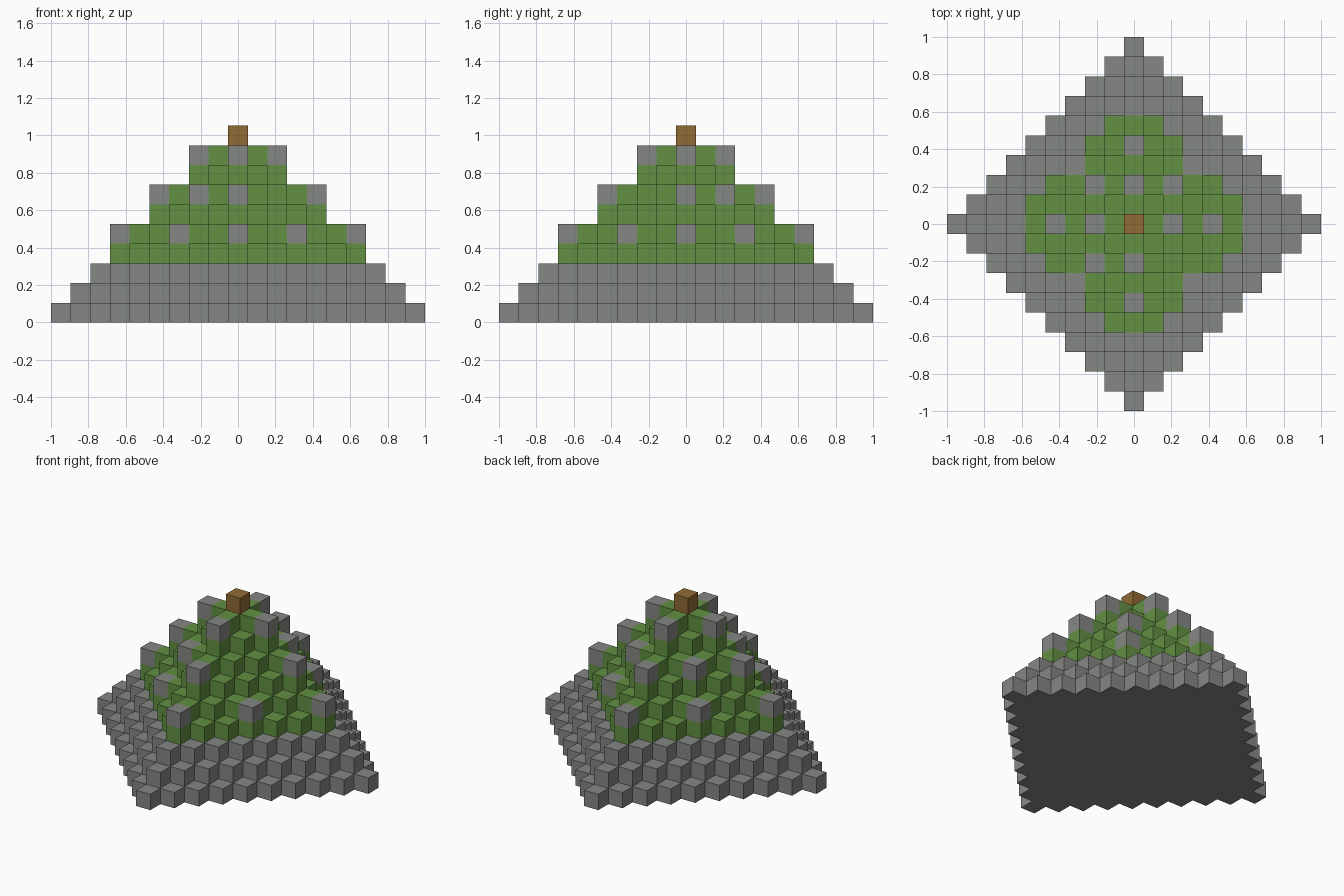
import bpy
import bmesh
from mathutils import Vector

if "Cube" in bpy.data.objects:
    bpy.data.objects.remove(bpy.data.objects["Cube"], do_unlink=True)

UNIT = 2 / 19  # edge of one block


def material(name, color):
    mat = bpy.data.materials.new(name)
    mat.use_nodes = True
    mat.diffuse_color = color
    bsdf = next(n for n in mat.node_tree.nodes if n.type == "BSDF_PRINCIPLED")
    bsdf.inputs["Base Color"].default_value = color
    bsdf.inputs["Roughness"].default_value = 0.9
    return mat


def diamond(radius, level):
    """Cells of one diamond-shaped layer of blocks."""
    span = range(-radius, radius + 1)
    return {(x, y, level) for x in span for y in span if abs(x) + abs(y) <= radius}


def ring(radius, level):
    """Four corner blocks on a ledge."""
    return {(radius, 0, level), (-radius, 0, level), (0, radius, level), (0, -radius, level)}


def edge_blocks(offset, level):
    """Four blocks halfway along the ledge sides."""
    return {(sx * offset, sy * offset, level) for sx in (-1, 1) for sy in (-1, 1)}


def build_blocks(name, cells, occupied, mat):
    """Mesh the exposed square faces of a set of blocks."""
    bm = bmesh.new()
    for cell in cells:
        for axis in range(3):
            for sign in (-1, 1):
                normal = Vector((0, 0, 0))
                normal[axis] = sign
                neighbour = tuple(int(c + n) for c, n in zip(cell, normal))
                if neighbour in occupied:
                    continue
                u = Vector((0, 0, 0))
                u[(axis + 1) % 3] = 0.5
                v = normal.cross(u)
                centre = Vector(cell) + Vector((0, 0, 0.5)) + normal / 2
                corners = (centre - u - v, centre + u - v, centre + u + v, centre - u + v)
                bm.faces.new([bm.verts.new(c * UNIT) for c in corners])
    bmesh.ops.remove_doubles(bm, verts=bm.verts, dist=UNIT / 100)
    mesh = bpy.data.meshes.new(name)
    bm.to_mesh(mesh)
    bm.free()
    mesh.materials.append(mat)
    bpy.context.collection.objects.link(bpy.data.objects.new(name, mesh))


# Stepped stone base
stone_base = diamond(9, 0) | diamond(8, 1) | diamond(7, 2)

# Grass terraces, two layers each
grass_terraces = set()
for level in range(3, 9):
    grass_terraces |= diamond(9 - level, level)

# Loose stones standing on the ledges (one ledge side is left bare)
ledge_stones = ring(6, 4) | edge_blocks(3, 4)
ledge_stones |= ring(4, 6) | (edge_blocks(2, 6) - {(2, -2, 6)})
ledge_stones |= ring(2, 8)

# Single block on the summit
summit_block = {(0, 0, 9)}

occupied = stone_base | grass_terraces | ledge_stones | summit_block
stone = material("stone grey", (0.235, 0.242, 0.231, 1))
grass = material("grass green", (0.122, 0.279, 0.054, 1))
wood = material("wood brown", (0.28, 0.145, 0.035, 1))

build_blocks("stone_base", stone_base, occupied, stone)
build_blocks("grass_terraces", grass_terraces, occupied, grass)
build_blocks("ledge_stones", ledge_stones, occupied, stone)
build_blocks("summit_block", summit_block, occupied, wood)
